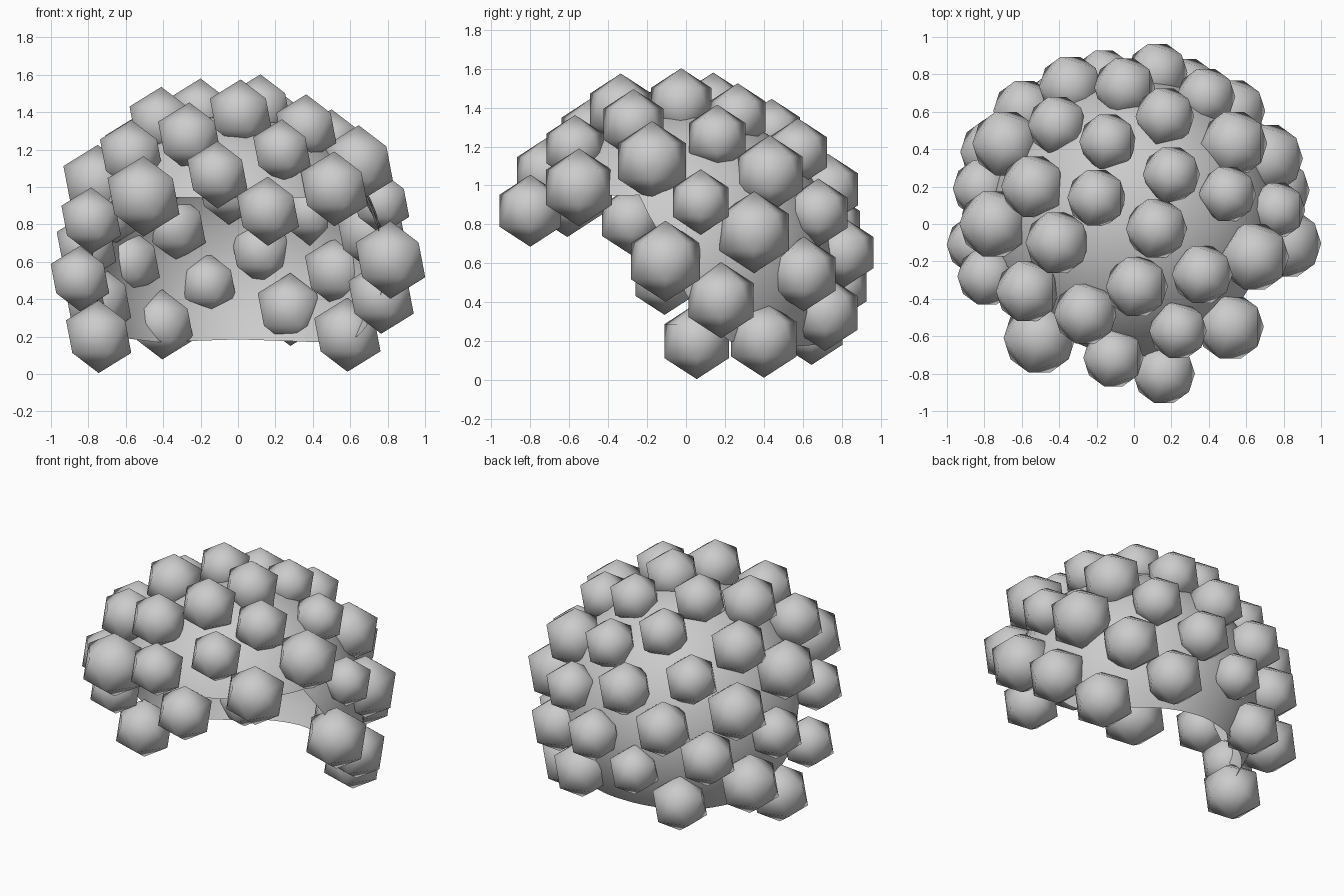
import bpy, bmesh, math
from mathutils import Matrix

if "Cube" in bpy.data.objects:
    bpy.data.objects.remove(bpy.data.objects["Cube"])

grey = bpy.data.materials.new("warm_grey")
grey.diffuse_color = (0.6, 0.6, 0.6, 1)
grey.use_nodes = True
grey.node_tree.nodes["Principled BSDF"].inputs["Base Color"].default_value = grey.diffuse_color

# Curl placement by region: x, y, z, radius
fringe = [(-.505, -.61, .95, .215), (-.11, -.715, 1.065, .18), (.16, -.80, .87, .185),
          (.235, -.57, 1.19, .172), (.515, -.55, .99, .2), (-.26, -.48, 1.265, .187),
          (-.57, -.36, 1.17, .188), (.015, -.335, 1.39, .185), (.365, -.27, 1.315, .18)]
crown = [(.645, -.175, 1.125, .205), (.12, -.025, 1.42, .182), (-.2, .14, 1.405, .175),
         (-.41, -.10, 1.345, .19), (-.54, .20, 1.19, .19), (.20, .265, 1.355, .17),
         (.50, .16, 1.245, .17), (-.14, .44, 1.275, .17)]
left_side = [(-.75, 0, 1.02, .205), (-.785, -.28, .82, .178), (-.845, -.11, .51, .175),
             (-.81, .19, .68, .178), (-.745, .055, .20, .195), (-.75, .385, .39, .2)]
right_side = [(.765, .075, .915, .168), (.815, -.105, .61, .208), (.715, .35, .76, .21),
              (.765, .18, .41, .195), (.585, .4, .21, .198)]
back = [(.535, .43, 1.06, .198), (.165, .575, 1.17, .175), (-.41, .53, 1.06, .175),
        (-.685, .43, .88, .2), (-.05, .73, .98, .182), (.385, .68, .86, .175),
        (-.34, .735, .785, .187), (.125, .81, .655, .18), (.53, .605, .545, .192),
        (.28, .715, .345, .195), (-.16, .785, .48, .168), (-.405, .645, .265, .187),
        (-.585, .605, .60, .187)]

# One faceted curl mesh shared by every curl
bm = bmesh.new()
bmesh.ops.create_icosphere(bm, subdivisions=1, radius=1,
                           matrix=Matrix.Rotation(math.pi, 4, 'Z'))
for f in bm.faces:
    f.smooth = True
curl_mesh = bpy.data.meshes.new("curl")
bm.to_mesh(curl_mesh)
bm.free()
curl_mesh.materials.append(grey)

regions = {"fringe_curl": fringe, "crown_curl": crown, "left_curl": left_side,
           "right_curl": right_side, "back_curl": back}
for name, spots in regions.items():
    for x, y, z, r in spots:
        ob = bpy.data.objects.new(name, curl_mesh)
        ob.location = (x, y, z)
        ob.scale = (r, r, r)
        bpy.context.collection.objects.link(ob)

# Hair cap: open dome whose rim is high over the face and low at the nape
R, CZ = 0.785, 0.6
RIM = [(0, .94), (70, .95), (80, .75), (92, .38), (108, .2), (140, .17), (180, .185)]


def rim_height(d):
    for (a, za), (b, zb) in zip(RIM, RIM[1:]):
        if d <= b:
            return za + (zb - za) * (d - a) / (b - a)
    return RIM[-1][1]


SEG, ROWS = 72, 18
bm = bmesh.new()
top = bm.verts.new((0, 0, CZ + R))
columns = []
for i in range(SEG):
    deg = 360 * i / SEG                       # measured from the front
    az = math.radians(deg)
    end = math.acos((rim_height(min(deg, 360 - deg)) - CZ) / R)
    col = []
    for j in range(1, ROWS + 1):
        p = end * j / ROWS
        col.append(bm.verts.new((R * math.sin(p) * math.sin(az),
                                 -R * math.sin(p) * math.cos(az),
                                 CZ + R * math.cos(p))))
    columns.append(col)
for i in range(SEG):
    a, b = columns[i], columns[(i + 1) % SEG]
    bm.faces.new((top, a[0], b[0]))
    for j in range(ROWS - 1):
        bm.faces.new((a[j], a[j + 1], b[j + 1], b[j]))
for f in bm.faces:
    f.smooth = True
cap_mesh = bpy.data.meshes.new("hair_cap")
bm.to_mesh(cap_mesh)
bm.free()
cap_mesh.materials.append(grey)
bpy.context.collection.objects.link(bpy.data.objects.new("hair_cap", cap_mesh))
